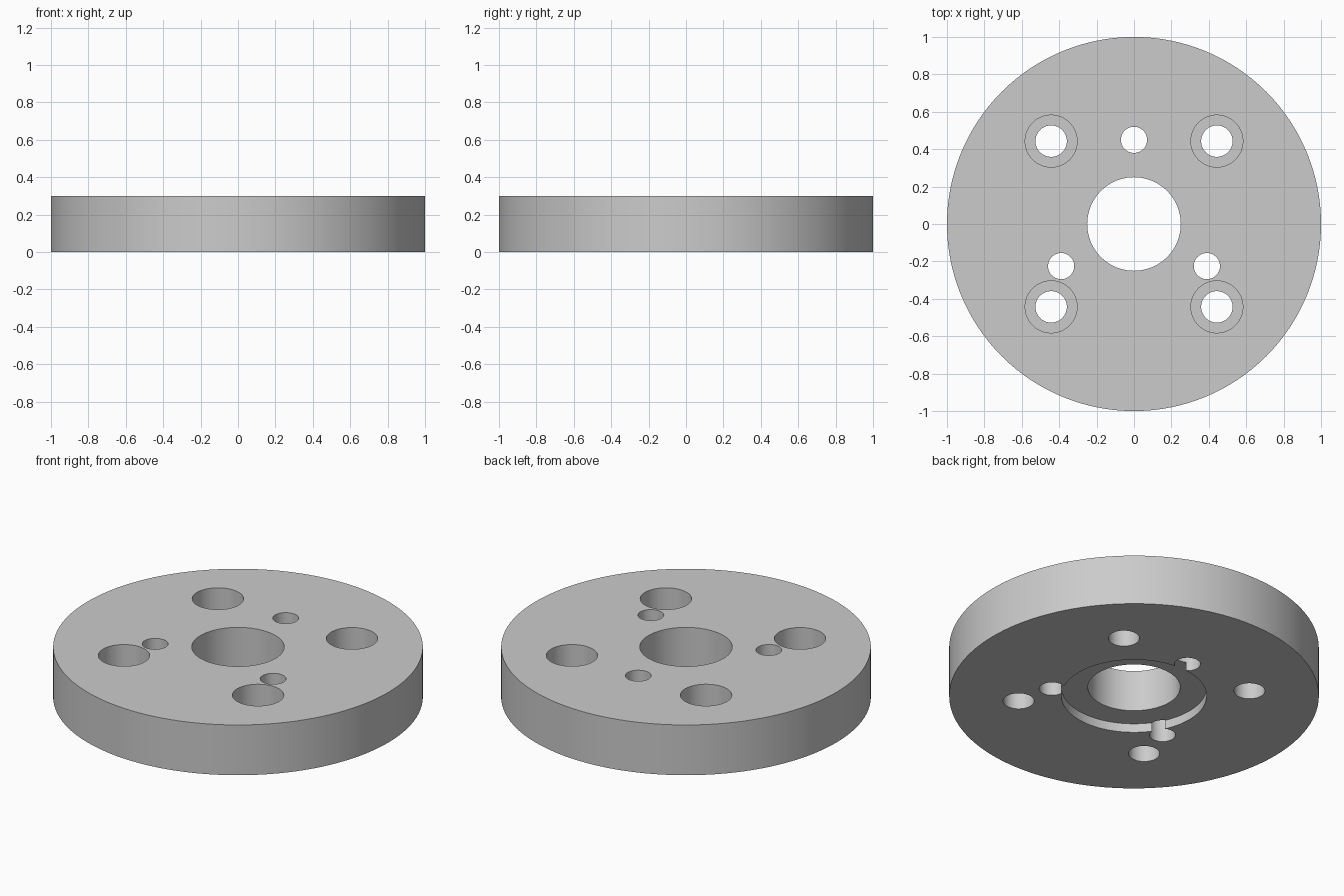
import bpy
from math import radians, sin, cos

if "Cube" in bpy.data.objects:
    bpy.data.objects.remove(bpy.data.objects["Cube"], do_unlink=True)

THICK = 0.3

# Plain grey metal
grey = bpy.data.materials.new("grey_metal")
grey.use_nodes = True
color = (0.6, 0.6, 0.6, 1)
grey.diffuse_color = color
grey.node_tree.nodes["Principled BSDF"].inputs["Base Color"].default_value = color


def cylinder(name, radius, z0, z1, x=0, y=0, sides=64):
    bpy.ops.mesh.primitive_cylinder_add(
        vertices=sides, radius=radius, depth=z1 - z0, location=(x, y, (z0 + z1) / 2))
    obj = bpy.context.object
    obj.name = name
    obj.data.materials.append(grey)
    return obj


flange = cylinder("flange_disc", 1, 0, THICK, sides=128)


def cut(radius, z0=-0.1, z1=THICK + 0.1, x=0, y=0, sides=64):
    cutter = cylinder("hole_cutter", radius, z0, z1, x, y, sides)
    cutter.hide_render = True
    mod = flange.modifiers.new("hole", "BOOLEAN")
    mod.operation = "DIFFERENCE"
    mod.solver = "EXACT"
    mod.object = cutter
    bpy.context.view_layer.objects.active = flange
    bpy.ops.object.modifier_apply(modifier=mod.name)
    bpy.data.objects.remove(cutter, do_unlink=True)


# Central bore and the shallow recess around it on the underside
cut(0.25, sides=96)
cut(0.393, z1=0.053, sides=96)

# Three small through holes
for angle in (90, 210, 330):
    a = radians(angle)
    cut(0.07, x=0.45 * cos(a), y=0.45 * sin(a), sides=48)

# Four bolt holes, counterbored from the top
for sx in (-1, 1):
    for sy in (-1, 1):
        x, y = sx * 0.443, sy * 0.443
        cut(0.084, x=x, y=y)
        cut(0.139, z0=0.135, x=x, y=y)

# Smooth walls with sharp rims
bpy.ops.object.select_all(action="DESELECT")
flange.select_set(True)
bpy.context.view_layer.objects.active = flange
bpy.ops.object.shade_smooth_by_angle(angle=radians(30))
